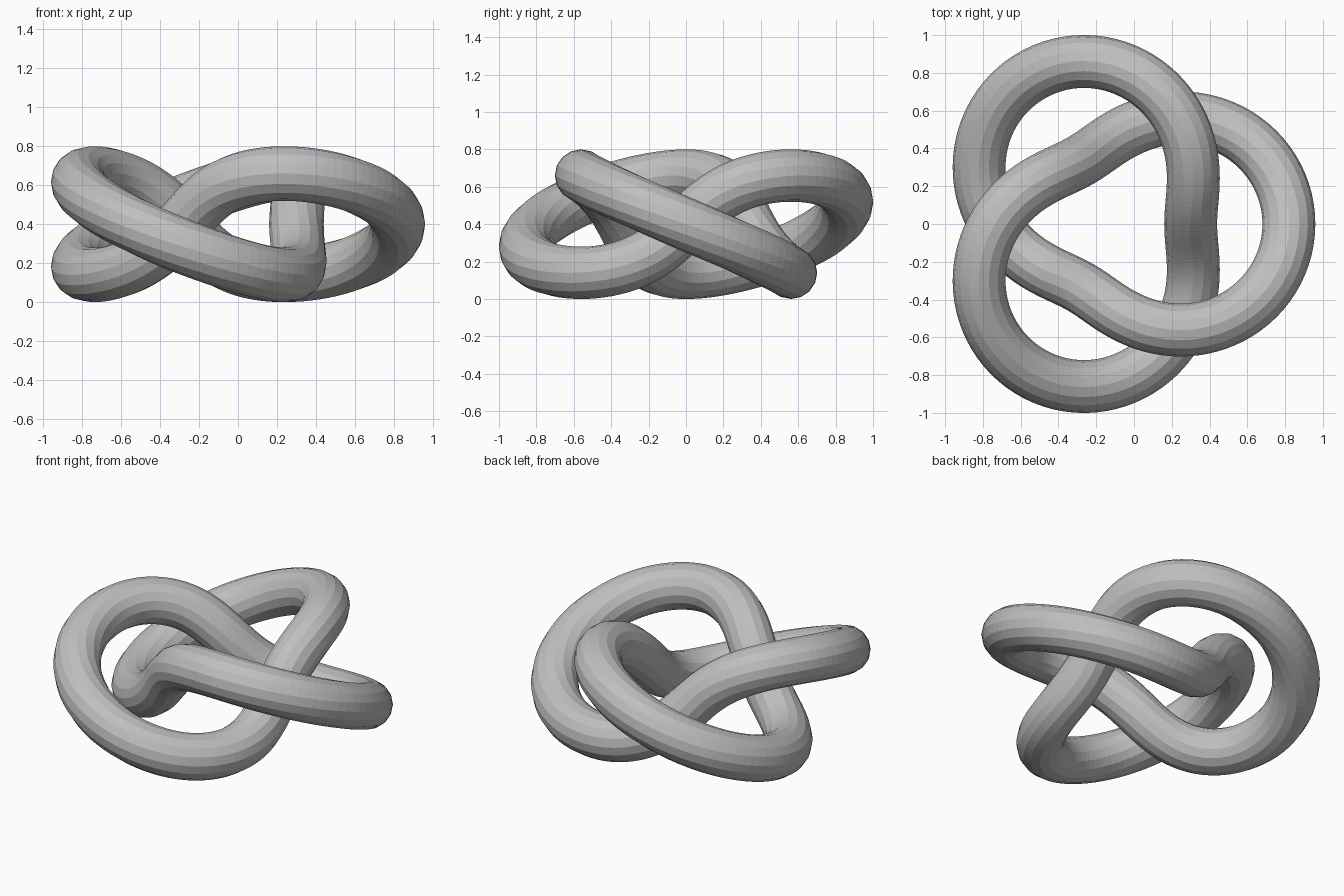
import bpy, bmesh, math
from mathutils import Vector

if "Cube" in bpy.data.objects:
    bpy.data.objects.remove(bpy.data.objects["Cube"])

RING, WAVE, TUBE = 0.648, 0.26, 0.14   # mean ring radius, weave amplitude, tube radius
STEPS, SIDES = 256, 16
UP = Vector((0, 0, 1))


def path(t):
    # trefoil: two turns around z while weaving three times
    r = RING + WAVE * math.cos(3 * t)
    return Vector((r * math.cos(2 * t), r * math.sin(2 * t), -WAVE * math.sin(3 * t)))


# Sweep a round section along the closed knot path
bm = bmesh.new()
rings = []
for i in range(STEPS):
    t = 2 * math.pi * i / STEPS
    p = path(t)
    tangent = (path(t + 1e-3) - path(t - 1e-3)).normalized()
    side = tangent.cross(UP).normalized()
    top = side.cross(tangent)
    ring = []
    for j in range(SIDES):
        a = 2 * math.pi * j / SIDES
        ring.append(bm.verts.new(p + TUBE * (math.cos(a) * side + math.sin(a) * top)))
    rings.append(ring)
for i in range(STEPS):
    a, b = rings[i], rings[(i + 1) % STEPS]
    for j in range(SIDES):
        k = (j + 1) % SIDES
        bm.faces.new((a[j], a[k], b[k], b[j]))
bmesh.ops.recalc_face_normals(bm, faces=bm.faces[:])

# Centre on x and y, rest on z = 0
lo = [min(v.co[k] for v in bm.verts) for k in range(3)]
hi = [max(v.co[k] for v in bm.verts) for k in range(3)]
bmesh.ops.translate(bm, verts=bm.verts[:],
                    vec=(-(lo[0] + hi[0]) / 2, -(lo[1] + hi[1]) / 2, -lo[2]))

mesh = bpy.data.meshes.new("knot_tube")
bm.to_mesh(mesh)
bm.free()
grey = bpy.data.materials.new("light grey")
grey.diffuse_color = (0.52, 0.52, 0.52, 1)
grey.use_nodes = True
grey.node_tree.nodes["Principled BSDF"].inputs["Base Color"].default_value = grey.diffuse_color
mesh.materials.append(grey)
knot = bpy.data.objects.new("knot_tube", mesh)
bpy.context.collection.objects.link(knot)
